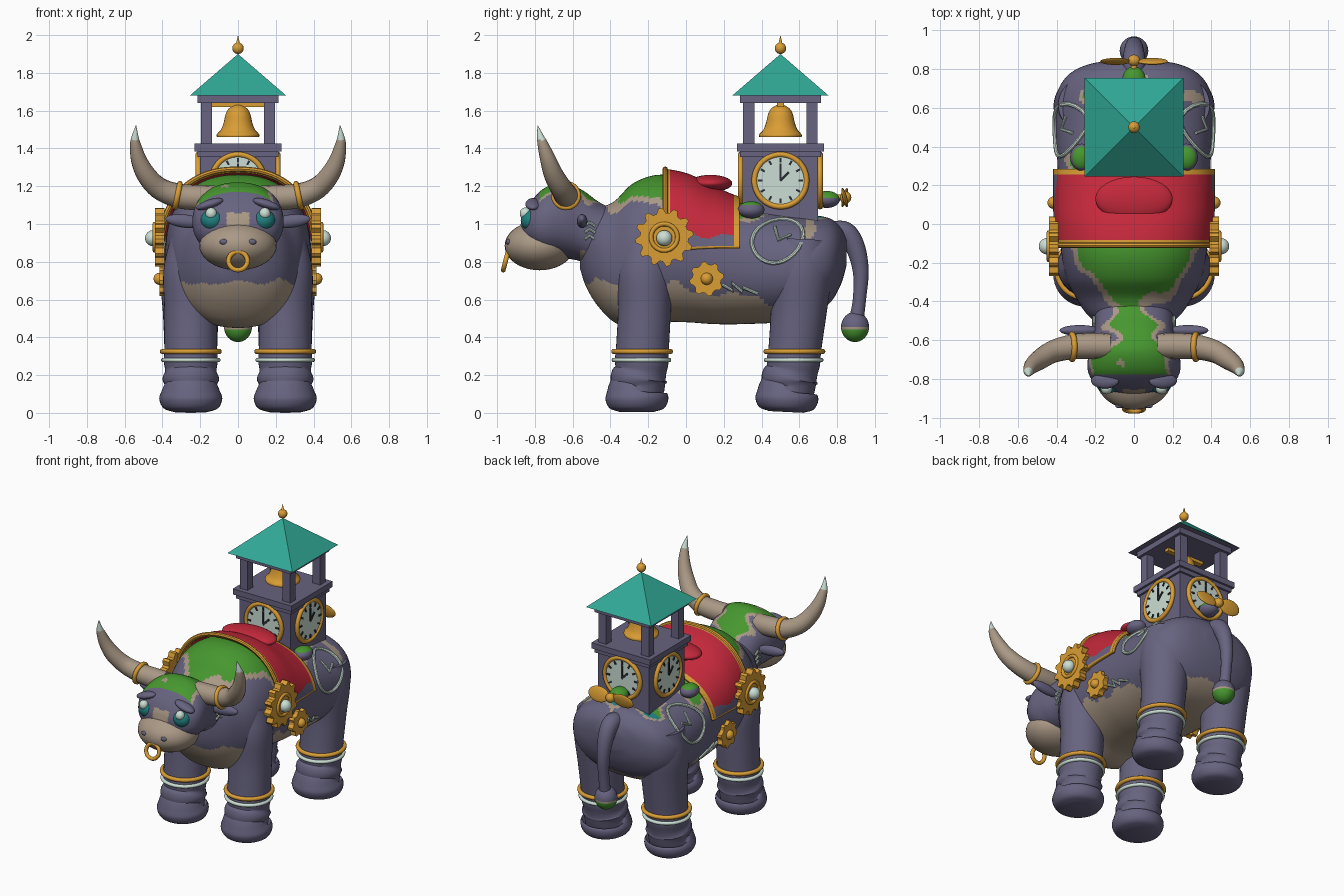
import bpy, bmesh, math
from math import sin, cos, pi
from mathutils import Vector, Matrix, Euler
from mathutils.bvhtree import BVHTree

if "Cube" in bpy.data.objects:
    bpy.data.objects.remove(bpy.data.objects["Cube"])

COLORS = {
    "slate": (.135, .125, .215), "tan": (.40, .315, .235), "gold": (.70, .34, .035),
    "red": (.56, .022, .045), "green": (.062, .31, .028), "teal": (.03, .39, .30),
    "mint": (.60, .74, .66), "ink": (.025, .025, .04), "deep_teal": (.015, .22, .22)}
NAMES = list(COLORS)
MATS = []
for key, c in COLORS.items():
    m = bpy.data.materials.new(key)
    m.diffuse_color = (*c, 1)
    m.use_nodes = True
    m.node_tree.nodes["Principled BSDF"].inputs["Base Color"].default_value = m.diffuse_color
    MATS.append(m)


def finish(ob, name, mat, M=None, rule=None, smooth=True):
    """Bake the transform, name, colour and shade a part."""
    ob.data.transform((M or Matrix()) @ ob.matrix_basis)
    ob.matrix_basis = Matrix()
    ob.name = name
    ob.data.materials.clear()
    for m in MATS if rule else [MATS[NAMES.index(mat)]]:
        ob.data.materials.append(m)
    for p in ob.data.polygons:
        p.material_index = NAMES.index(rule(p.center, p.normal) or mat) if rule else 0
    if smooth:
        bpy.ops.object.select_all(action='DESELECT')
        ob.select_set(True)
        bpy.context.view_layer.objects.active = ob
        bpy.ops.object.shade_smooth_by_angle(angle=math.radians(40))
    return ob


def from_bmesh(bm, name, mat, **kw):
    bmesh.ops.recalc_face_normals(bm, faces=bm.faces)
    me = bpy.data.meshes.new(name)
    bm.to_mesh(me)
    bm.free()
    ob = bpy.data.objects.new(name, me)
    bpy.context.collection.objects.link(ob)
    return finish(ob, name, mat, **kw)


def skin(rows, name, mat, closed=True, **kw):
    """Surface through rows of points; closed rows become a capped tube."""
    bm = bmesh.new()
    vs = [[bm.verts.new(p) for p in r] for r in rows]
    n = len(rows[0])
    for a, b in zip(vs, vs[1:]):
        for i in range(n if closed else n - 1):
            j = (i + 1) % n
            bm.faces.new((a[i], a[j], b[j], b[i]))
    if closed:
        bm.faces.new(vs[0])
        bm.faces.new(vs[-1])
    return from_bmesh(bm, name, mat, **kw)


def spline(pts, n):
    """Catmull-Rom through tuples of any size."""
    P = [Vector(p) for p in pts]
    P = [P[0] * 2 - P[1]] + P + [P[-1] * 2 - P[-2]]
    out = []
    for a, b, c, d in zip(P, P[1:], P[2:], P[3:]):
        for k in range(n):
            t = k / n
            out.append(.5 * (2 * b + (c - a) * t + (2 * a - 5 * b + 4 * c - d) * t * t
                             + (3 * b - a - 3 * c + d) * t ** 3))
    return out + [P[-2]]


def tube(name, pts, mat, n=6, seg=24, **kw):
    """Tube through (x, y, z, radius) points."""
    S = spline(pts, n)
    C = [s.to_3d() if len(s) == 3 else Vector(s[:3]) for s in S]
    rows, u, old = [], None, None
    for i, c in enumerate(C):
        t = (C[min(i + 1, len(C) - 1)] - C[max(i - 1, 0)]).normalized()
        u = old.rotation_difference(t) @ u if u else t.orthogonal().normalized()
        old, v = t, t.cross(u)
        r = max(S[i][3], .001)
        rows.append([c + r * (u * cos(2 * pi * k / seg) + v * sin(2 * pi * k / seg)) for k in range(seg)])
    return skin(rows, name, mat, **kw)


def ball(name, loc, r, mat, rot=(0, 0, 0), **kw):
    bpy.ops.mesh.primitive_uv_sphere_add(segments=32, ring_count=20, location=loc, rotation=rot)
    bpy.context.object.scale = r if isinstance(r, tuple) else (r, r, r)
    return finish(bpy.context.object, name, mat, **kw)


def box(name, loc, size, mat, **kw):
    bpy.ops.mesh.primitive_cube_add(size=1, location=loc)
    bpy.context.object.scale = size
    return finish(bpy.context.object, name, mat, smooth=False, **kw)


def ring(name, loc, R, r, mat, rot=(0, 0, 0), **kw):
    bpy.ops.mesh.primitive_torus_add(major_radius=R, minor_radius=r, major_segments=48,
                                     minor_segments=10, location=loc, rotation=rot)
    return finish(bpy.context.object, name, mat, **kw)


def cone(name, loc, r1, r2, h, mat, verts=32, rot=(0, 0, 0), **kw):
    bpy.ops.mesh.primitive_cone_add(vertices=verts, radius1=r1, radius2=r2, depth=h, location=loc, rotation=rot)
    return finish(bpy.context.object, name, mat, **kw)


def section(s, a, off=0):
    """Point on a rounded cross-section (y, bottom, top, half width)."""
    y, lo, hi, rx = s
    pw = lambda v: math.copysign(abs(v) ** .88, v)
    return Vector(((rx + off) * pw(cos(a)), y, (lo + hi) / 2 + ((hi - lo) / 2 + off) * pw(sin(a))))


def loft(name, secs, rule, n=9, seg=112):
    rows = [[section(s, 2 * pi * k / seg) for k in range(seg)] for s in spline(secs, n)]
    return skin(rows, name, "slate", rule=rule)


def wob(c):
    return .022 * sin(17 * c.y + 3) + .02 * sin(23 * c.x + 9 * c.y) + .012 * sin(41 * c.y - 13 * c.z)


# Body with mossy back and pale belly
def body_paint(c, n):
    w = wob(c)
    if c.z < .645 + w - .06 * c.y:
        return "tan"
    back = c.z - 1.105 + w if c.y < .25 else c.z - 1.045 + 2 * w
    if back > .02:
        return "green" if c.y < .66 else "deep_teal"
    return "tan" if back > -.015 else None

BODY = [(-.56, .76, .96, .06), (-.53, .67, 1.04, .16), (-.47, .57, 1.08, .24), (-.38, .48, 1.12, .30),
        (-.28, .45, 1.215, .35), (-.15, .48, 1.26, .375), (0, .48, 1.24, .385), (.15, .47, 1.17, .39),
        (.3, .47, 1.11, .395), (.5, .48, 1.07, .405), (.65, .51, 1.05, .405), (.76, .58, 1.03, .35),
        (.82, .68, .98, .25), (.85, .78, .92, .10)]
body = loft("body", BODY, body_paint)

# Head, muzzle and face
def head_paint(c, n):
    d = c.z - 1.125 + 2 * wob(c)
    if c.y > -.78 and d > -.02:
        return "green" if d > .01 else "tan"
    if c.y < -.76 and abs(c.x) < .06 and c.z < 1.06:
        return "tan"
    return "tan" if c.z < .86 and -.56 < c.y < -.46 else None

head = loft("head", [(-.33, .72, 1.06, .22), (-.45, .75, 1.11, .205), (-.55, .80, 1.18, .205),
                     (-.65, .82, 1.22, .23), (-.75, .83, 1.19, .24), (-.82, .87, 1.12, .205),
                     (-.86, .92, 1.05, .13), (-.875, .96, 1.0, .04)], head_paint)
ball("muzzle", (0, -.775, .885), (.205, .185, .13), "tan")
ring("nose_ring", (0, -.955, .805), .05, .013, "gold", (pi / 2 - .25, 0, 0))

# Legs: front and hind, with anklets
FRONT = [(-.26, .005, .09), (-.26, .025, .145), (-.26, .075, .167), (-.26, .12, .152), (-.25, .14, .137),
         (-.25, .18, .15), (-.24, .22, .136), (-.235, .27, .142), (-.23, .35, .14), (-.22, .55, .14),
         (-.22, .75, .145), (-.22, .92, .11)]
for s in (-1, 1):
    for kind, y0, up in (("front", 0, 0), ("hind", .79, 1)):
        pts = [(s * .25, y + y0 + up * .05 * min(1, z), z, r + up * .03 * max(0, z - .4) * 2)
               for y, z, r in FRONT]
        tube(kind + "_leg", pts, "slate", 4, 40)
        yc = -.232 + y0 + up * .016
        ring(kind + "_anklet_gold", (s * .25, yc, .325), .15, .014, "gold")
        ring(kind + "_anklet_pale", (s * .25, yc - .004, .28), .146, .012, "mint")

    # Horns, ears, eyes, nostrils
    horn = [(.12, -.63, 1.14, .064), (.22, -.63, 1.14, .067), (.32, -.635, 1.15, .064), (.42, -.66, 1.19, .058),
            (.485, -.70, 1.26, .052), (.525, -.73, 1.34, .042), (.543, -.757, 1.42, .029),
            (.545, -.77, 1.46, .019), (.54, -.785, 1.52, .002)]
    tube("horn", [(s * x, y, z, r) for x, y, z, r in horn], "tan", 4, 16,
         rule=lambda c, n: "mint" if c.z > 1.445 else None)
    ring("horn_band", (s * .32, -.635, 1.15), .064, .015, "gold", (0, pi / 2 - s * .2, 0))
    ball("ear", (s * .28, -.55, 1.015), (.105, .028, .035), "slate", (0, -s * .12, 0))
    ball("eye_socket", (s * .135, -.815, 1.02), (.062, .06, .058), "deep_teal")
    ball("eye", (s * .142, -.85, 1.055), (.03, .03, .032), "mint")
    ball("brow", (s * .15, -.81, 1.105), (.075, .04, .024), "slate", (0, s * .3, 0))
    ball("nostril", (s * .075, -.94, .905), (.022, .012, .015), "slate")
    ball("hip_pod", (s * .27, .345, 1.075), (.06, .07, .045), "slate",
         rule=lambda c, n: "green" if n.z > .75 else None)

# Blanket draped over the back with gold hem
stations = spline(BODY, 40)
cloth = [q for q in stations if -.112 < q[0] < .285]
rows = []
for q in cloth:
    mid, h = (q[1] + q[2]) / 2, (q[2] - q[1]) / 2 + .03
    a0 = math.asin((.86 - mid) / h)
    rows.append([section(q, a0 + (pi - 2 * a0) * k / 120, .03) for k in range(121)])

def cloth_paint(c, n):
    if c.y < -.085 or c.y > .255 or c.z < .882:
        return "gold"
    return "slate" if c.z < .95 + wob(c) * .5 and c.y > 0 else None

blanket = skin(rows, "blanket", "red", closed=False, rule=cloth_paint)
mod = blanket.modifiers.new("thickness", 'SOLIDIFY')
mod.thickness, mod.offset = .02, -1
tube("blanket_front_hem", [(*p, .014) for p in rows[0][::6]], "gold", 2, 8)
ball("cushion", (0, .13, 1.215), (.2, .115, .045), "red")

# Gears on the flanks
def gear(name, loc, R, teeth, depth, s):
    bm = bmesh.new()
    vs = []
    for i in range(teeth * 4):
        a, r = 2 * pi * (i + .5) / (teeth * 4), R if i % 4 < 2 else R * .83
        vs.append(bm.verts.new((-depth / 2, r * cos(a), r * sin(a))))
    f = bm.faces.new(vs)
    ext = bmesh.ops.extrude_face_region(bm, geom=[f])["geom"]
    bmesh.ops.translate(bm, vec=(depth, 0, 0), verts=[e for e in ext if isinstance(e, bmesh.types.BMVert)])
    from_bmesh(bm, name, "gold", M=Matrix.Translation((s * loc[0], loc[1], loc[2])), smooth=False)

BODY_TREE, HEAD_TREE = [BVHTree.FromPolygons([v.co for v in o.data.vertices],
                        [p.vertices[:] for p in o.data.polygons]) for o in (body, head)]

def on_side(name, yz, s, tree, r=.011, n=1):
    """Pale line laid on a flank, following the surface."""
    pts = []
    for y, z in spline(yz, n):
        hit = tree.ray_cast(Vector((s, y, z)), Vector((-s, 0, 0)))[0]
        pts.append((hit.x + s * .006 if hit else s * .38, y, z, r))
    tube(name, pts, "mint", 1, 8)

drop = [(.485 + .135 * cos(a) * (1 + .12 * sin(a)), .91 + .115 * sin(a) + .02 * cos(a))
        for a in [2 * pi * k / 24 for k in range(25)]]
for s in (-1, 1):
    gear("large_gear", (.415, -.115, .93), .155, 12, .05, s)
    ring("large_gear_rim", (s * .44, -.115, .93), .07, .012, "gold", (0, pi / 2, 0))
    ball("large_gear_hub", (s * .45, -.115, .925), .042, "mint")
    gear("small_gear", (.395, .11, .71), .092, 8, .04, s)
    ball("small_gear_hub", (s * .415, .11, .71), .032, "gold")
    on_side("hip_dial", drop, s, BODY_TREE)
    on_side("hip_dial_hands", [(.47, .985), (.49, .915), (.555, .945)], s, BODY_TREE, .009)
    on_side("zigzag", [(.19, .68), (.25, .645), (.24, .69), (.30, .64), (.30, .665), (.38, .63)], s, BODY_TREE, .009)
    for z in (.93, .965, 1.0):
        on_side("cheek_mark", [(-.535, z - .01), (-.51, z + .008), (-.48, z - .012)], s, HEAD_TREE, .008)

# Tail with tuft
tube("tail", [(0, .76, .95, .06), (0, .84, .955, .058), (0, .895, .88, .052), (0, .925, .75, .042),
              (0, .918, .6, .035), (0, .9, .48, .04)], "slate")
ball("tail_tuft", (0, .895, .455), (.074, .074, .08), "slate",
     rule=lambda c, n: "green" if c.z < .44 else "tan" if c.z < .452 else None)

# Clock tower
TY = .5
box("tower_body", (0, TY, 1.2), (.4, .4, .38), "slate")
box("tower_cornice", (0, TY, 1.405), (.46, .46, .04), "slate")
box("tower_collar", (0, TY, 1.37), (.43, .43, .03), "slate")
for sx in (-1, 1):
    for sy in (-1, 1):
        box("pillar", (sx * .167, TY + sy * .167, 1.535), (.06, .06, .22), "slate")
box("roof_slab", (0, TY, 1.66), (.43, .43, .04), "slate")
cone("roof", (0, TY, 1.79), .255 * 2 ** .5, 0, .22, "teal", 4, (0, 0, pi / 4), smooth=False,
     rule=lambda c, n: "slate" if n.z < -.5 else None)
ball("finial_ball", (0, TY, 1.93), .03, "gold")
cone("finial_spike", (0, TY, 1.97), .014, 0, .06, "gold", 16)
box("bell_beam", (0, TY, 1.63), (.29, .035, .022), "gold")
tube("bell", [(0, TY, z, r) for z, r in ((1.46, .112), (1.475, .112), (1.5, .09), (1.54, .075), (1.58, .066),
                                         (1.61, .05), (1.63, .02))], "gold", 3, 32)

# Clock on each tower wall
for k in range(4):
    M = Matrix.Translation((0, TY, 1.23)) @ Matrix.Rotation(k * pi / 2, 4, 'Z')
    cone("clock_face", (0, -.205, 0), .138, .138, .02, "mint", 48, (pi / 2, 0, 0), M=M)
    ring("clock_rim", (0, -.21, 0), .138, .015, "gold", (pi / 2, 0, 0), M=M)
    bm = bmesh.new()
    marks = [(i * pi / 6, .108, .024, .011) for i in range(12)] + [(0, .045, .09, .012), (pi / 4, .03, .065, .014)]
    for ang, mid, length, width in marks:
        T = Matrix.Rotation(ang, 4, 'Y') @ Matrix.Translation((0, -.217, mid)) @ Matrix.Diagonal((width, .008, length, 1))
        bmesh.ops.create_cube(bm, size=1, matrix=T)
    from_bmesh(bm, "clock_marks", "ink", M=M, smooth=False)

# Propeller behind the tower
ball("propeller_mount", (0, .745, 1.13), (.06, .07, .045), "slate", rule=lambda c, n: "green" if n.z > .3 else None)
cone("propeller_shaft", (0, .81, 1.14), .016, .016, .1, "gold", 16, (pi / 2, 0, 0))
ball("propeller_hub", (0, .845, 1.14), (.032, .03, .032), "gold")
for s in (-1, 1):
    ball("propeller_blade", (s * .095, .84, 1.14), (.08, .013, .052), "gold", (s * .25, 0, 0))
